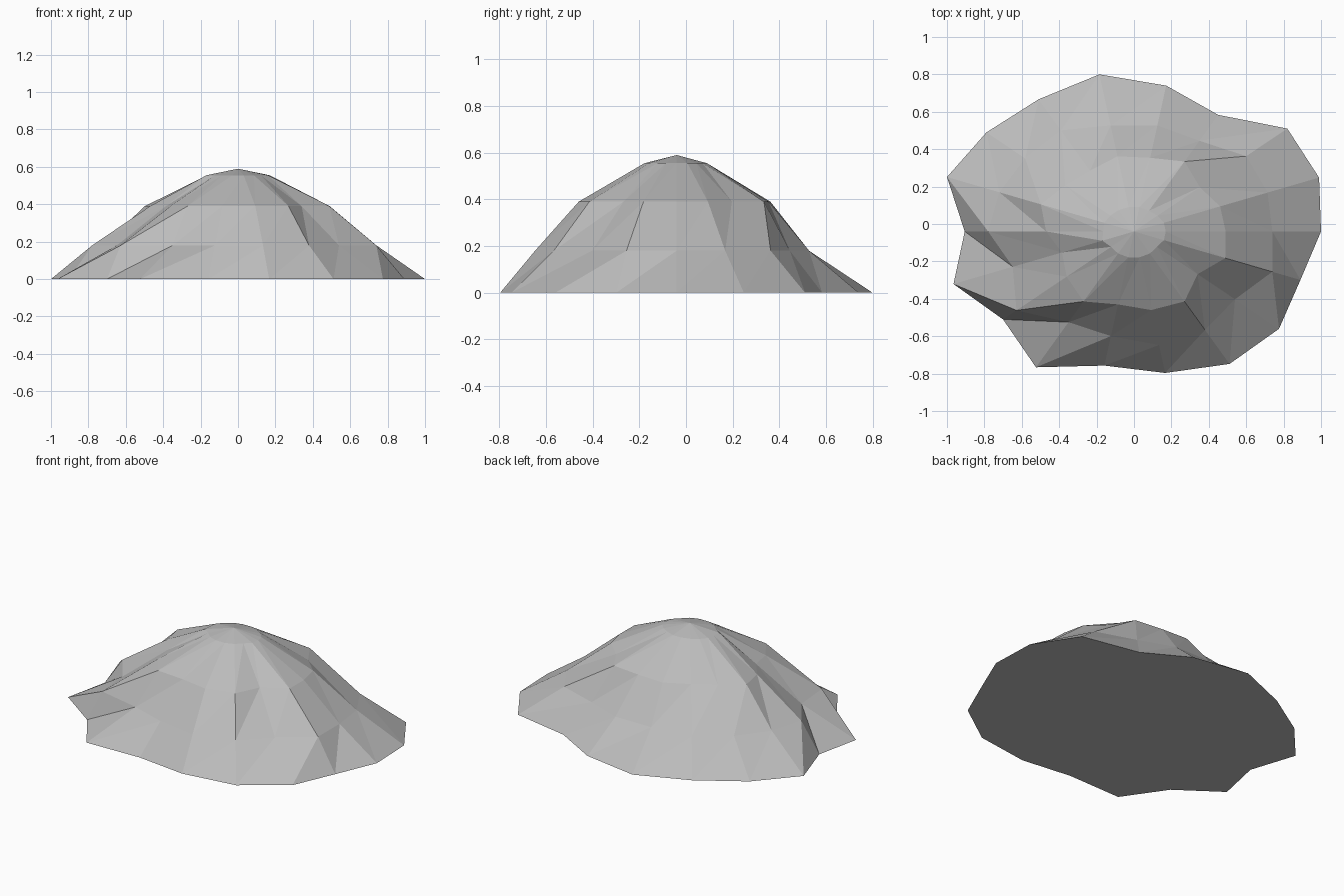
import bpy, bmesh, math

SIDES = 18
SQUASH = 0.8          # hill is narrower front to back
CENTRE_Y = -0.04

# Height and radius of each ring, every 20 degrees counter-clockwise from +x
RINGS = [
    (0.00, [1.0, 1.053, 1.07, 0.90, 0.99, 1.066, 1.02, 1.03, 1.064,
            0.905, 1.027, 0.914, 1.048, 0.91, 0.96, 1.022, 1.012, 0.947]),
    (0.18, [0.74, 0.76, 0.783, 0.70, 0.72, 0.72, 0.78, 0.76, 0.766,
            0.78, 0.69, 0.82, 0.70, 0.71, 0.77, 0.76, 0.705, 0.787]),
    (0.39, [0.49, 0.49, 0.46, 0.54, 0.50, 0.51, 0.47, 0.48, 0.53,
            0.47, 0.41, 0.47, 0.54, 0.495, 0.533, 0.54, 0.444, 0.52]),
    (0.555, [0.17, 0.17, 0.165, 0.16, 0.165, 0.165, 0.165, 0.165, 0.17,
             0.165, 0.18, 0.16, 0.17, 0.175, 0.175, 0.17, 0.16, 0.17]),
]

bm = bmesh.new()

# Rings of the slope
rings = []
for z, radii in RINGS:
    ring = []
    for k, r in enumerate(radii):
        a = math.tau * k / SIDES
        ring.append(bm.verts.new((r * math.cos(a), CENTRE_Y + SQUASH * r * math.sin(a), z)))
    rings.append(ring)

# Faceted slope, each panel split along the same diagonal
for low, high in zip(rings, rings[1:]):
    for k in range(SIDES):
        n = (k + 1) % SIDES
        bm.faces.new((low[k], low[n], high[n]))
        bm.faces.new((low[k], high[n], high[k]))

# Peak and flat underside
peak = bm.verts.new((0, CENTRE_Y, 0.59))
for k in range(SIDES):
    bm.faces.new((rings[-1][k], rings[-1][(k + 1) % SIDES], peak))
bm.faces.new(rings[0][::-1])

mesh = bpy.data.meshes.new("rock_mound")
bm.to_mesh(mesh)
bm.free()

stone = bpy.data.materials.new("stone_grey")
stone.diffuse_color = (0.5, 0.5, 0.5, 1)
mesh.materials.append(stone)
bpy.context.collection.objects.link(bpy.data.objects.new("rock_mound", mesh))
